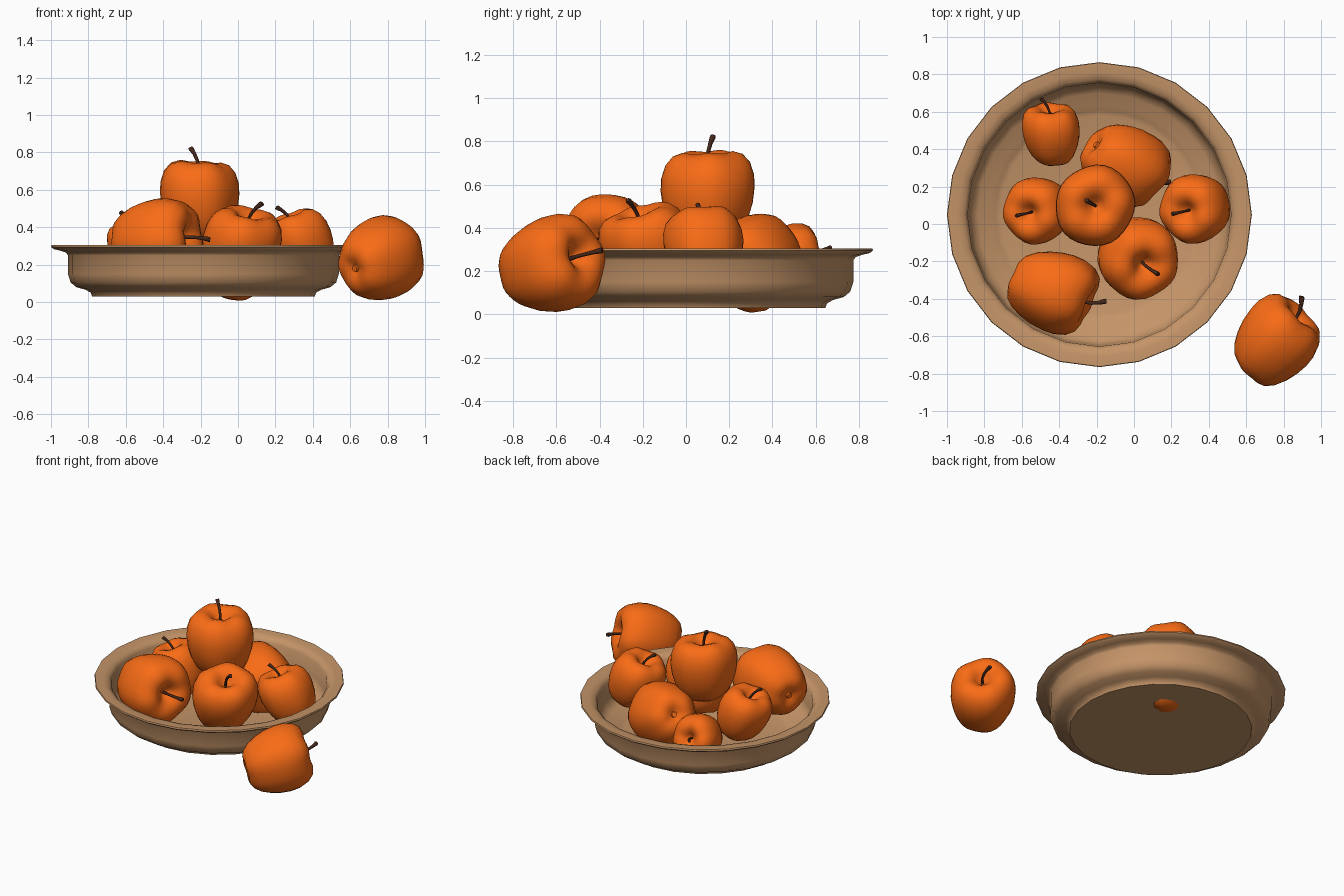
import bpy, bmesh
from math import sin, cos, pi, radians
from mathutils import Vector, Matrix

if "Cube" in bpy.data.objects:
    bpy.data.objects.remove(bpy.data.objects["Cube"])


def material(name, rgb):
    m = bpy.data.materials.new(name)
    m.diffuse_color = (*rgb, 1)
    m.use_nodes = True
    m.node_tree.nodes["Principled BSDF"].inputs["Base Color"].default_value = m.diffuse_color
    return m


ORANGE = material("orange_skin", (0.95, 0.15, 0.008))
CLAY = material("clay", (0.56, 0.30, 0.14))
BROWN = material("stem_brown", (0.06, 0.02, 0.01))


def skin_rings(name, rings, mat, angle):
    """Bridge a list of equal vertex rings, closing both ends."""
    bm = bmesh.new()
    loops = [[bm.verts.new(p) for p in ring] for ring in rings]
    n = len(loops[0])
    for a, b in zip(loops, loops[1:]):
        for i in range(n):
            j = (i + 1) % n
            bm.faces.new((a[i], a[j], b[j], b[i]))
    bm.faces.new(loops[0][::-1])
    bm.faces.new(loops[-1])
    bmesh.ops.recalc_face_normals(bm, faces=bm.faces)
    mesh = bpy.data.meshes.new(name)
    bm.to_mesh(mesh)
    bm.free()
    mesh.materials.append(mat)
    mesh.shade_smooth()
    mesh.set_sharp_from_angle(angle=radians(angle))
    ob = bpy.data.objects.new(name, mesh)
    bpy.context.collection.objects.link(ob)
    return ob


def lathe(profile, n, shape=lambda r, z, t: (r, z)):
    rings = []
    for r, z in profile:
        ring = []
        for i in range(n):
            t = 2 * pi * i / n
            rr, zz = shape(r, z, t)
            ring.append((rr * cos(t), rr * sin(t), zz))
        rings.append(ring)
    return rings


# Bowl: foot, rounded wall, flared lip, then the inside down to the floor
BOWL = [(0.595, 0.03), (0.602, 0.05), (0.63, 0.066), (0.68, 0.08), (0.71, 0.105),
        (0.724, 0.15), (0.724, 0.25), (0.735, 0.265), (0.765, 0.275), (0.80, 0.283),
        (0.815, 0.295), (0.812, 0.305), (0.76, 0.303), (0.725, 0.295), (0.705, 0.27),
        (0.70, 0.16), (0.685, 0.115), (0.65, 0.09), (0.59, 0.075), (0.56, 0.055),
        (0.53, 0.045)]
bowl = skin_rings("bowl", lathe(BOWL, 24), CLAY, 50)
bowl.location = (-0.185, 0.05, 0)

# Apple outline from the stem dimple to the small calyx button
APPLE = [(0.004, 0.135), (0.025, 0.148), (0.05, 0.178), (0.08, 0.204), (0.12, 0.215),
         (0.165, 0.2), (0.2, 0.16), (0.219, 0.1), (0.222, 0.04), (0.213, -0.03),
         (0.194, -0.095), (0.165, -0.155), (0.13, -0.196), (0.095, -0.213),
         (0.06, -0.212), (0.035, -0.2), (0.02, -0.194), (0.018, -0.206), (0.004, -0.206)]


def lobed(r, z, t):
    k = r / 0.22
    z += 0.014 * k * cos(t) + 0.007 * k * cos(5 * t) * (1 if z > 0 else -0.6)
    return r * (1 + 0.025 * cos(2 * t + pi) + 0.015 * cos(5 * t)), z


def stem_rings():
    path = [(0, 0.13, 0.010), (0, 0.18, 0.009), (0.012, 0.225, 0.009),
            (0.03, 0.26, 0.010), (0.052, 0.29, 0.014), (0.056, 0.295, 0.012)]
    return [[(x + r * cos(i * pi / 4), r * sin(i * pi / 4), z - 0.5 * r * cos(i * pi / 4) * (x > 0.01))
             for i in range(8)] for x, z, r in path]


def apple(name, xr, yr, top, axis, bend):
    """Fit an apple to its x and y range and top height; axis points to the stem."""
    body = skin_rings(name, lathe(APPLE, 30, lobed), ORANGE, 50)
    stem = skin_rings(name + "_stem", stem_rings(), BROWN, 50)
    w = Vector(axis).normalized()
    v = w.cross(Vector(bend)).normalized()
    rot = Matrix((v.cross(w), v, w)).transposed()
    pts = [rot @ p.co for p in body.data.vertices]
    lo = [min(p[k] for p in pts) for k in range(3)]
    hi = [max(p[k] for p in pts) for k in range(3)]
    s = (xr[1] - xr[0] + yr[1] - yr[0]) / (hi[0] - lo[0] + hi[1] - lo[1])
    loc = Vector(((xr[0] + xr[1]) / 2 - s * (lo[0] + hi[0]) / 2,
                  (yr[0] + yr[1]) / 2 - s * (lo[1] + hi[1]) / 2,
                  top - s * hi[2]))
    for ob in (body, stem):
        ob.matrix_world = Matrix.Translation(loc) @ rot.to_4x4() @ Matrix.Scale(s, 4)


# Fruit in the bowl, one on top of the pile and one lying beside it
apple("top_apple", (-0.41, 0.0), (-0.125, 0.325), 0.76, (0, 0, 1), (-1, 0.6, 0))
apple("front_left_apple", (-0.68, -0.18), (-0.59, -0.15), 0.555, (0.92, -0.36, 0.1), (0, 1, -0.5))
apple("front_apple", (-0.2, 0.24), (-0.4, 0.03), 0.52, (0.25, -0.28, 0.9), (1, -0.5, 0))
apple("left_apple", (-0.7, -0.34), (-0.11, 0.25), 0.47, (-0.35, -0.1, 0.9), (-1, -0.2, 0))
apple("right_apple", (0.13, 0.52), (-0.1, 0.26), 0.5, (-0.38, -0.1, 0.9), (-1, -0.2, 0))
apple("back_apple", (-0.3, 0.21), (0.1, 0.52), 0.465, (0.75, -0.5, -0.38), (0.3, 0.5, 0))
apple("back_left_apple", (-0.6, -0.29), (0.31, 0.65), 0.42, (-0.08, 0.9, 0.3), (-1, 0.3, 0))
apple("loose_apple", (0.53, 1.0), (-0.86, -0.38), 0.465, (0.6, 0.68, 0.22), (-1, 0.6, 0))
